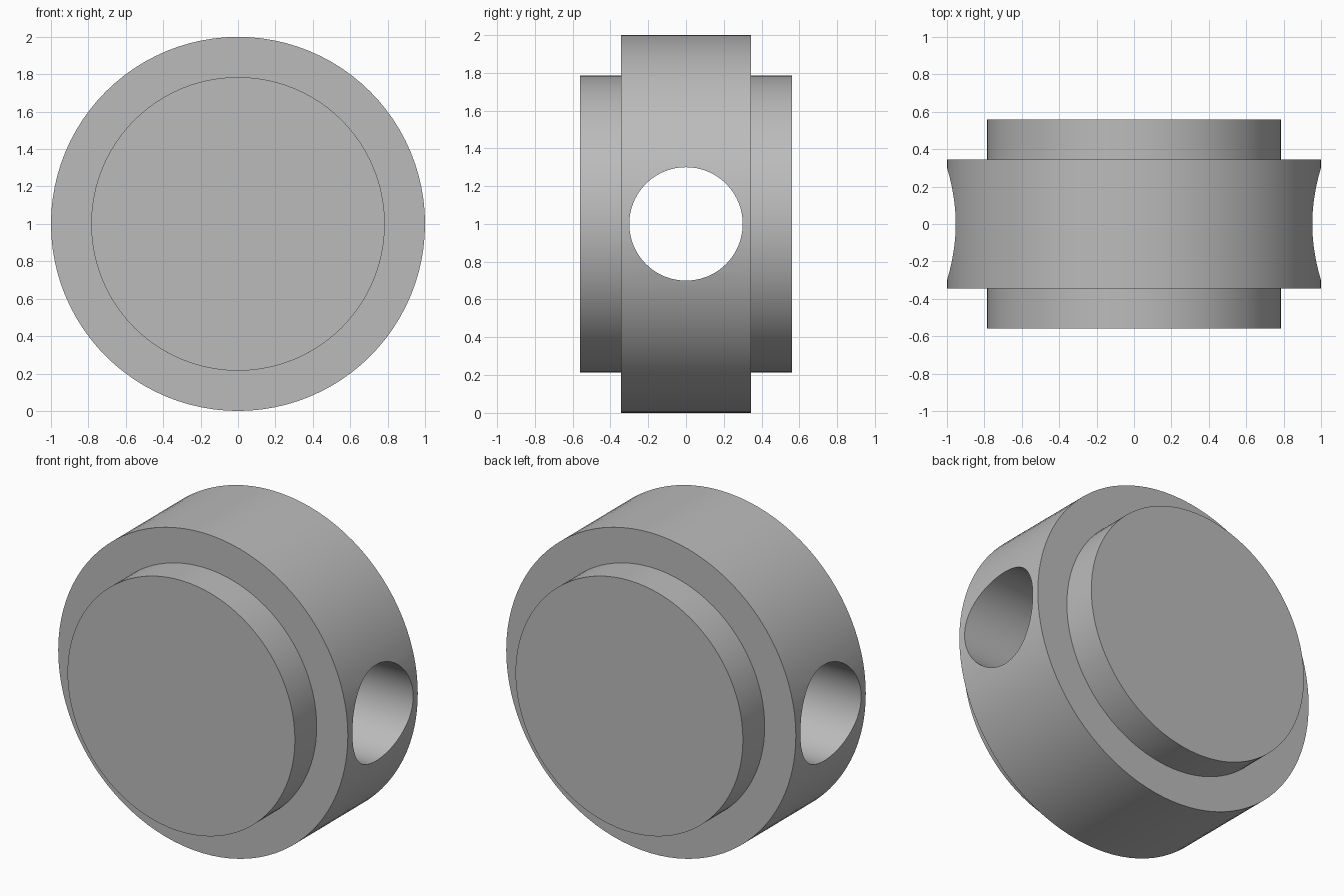
import bpy
import bmesh
import math
from mathutils import Matrix

default_cube = bpy.data.objects.get("Cube")
if default_cube:
    bpy.data.objects.remove(default_cube, do_unlink=True)

SEGMENTS = 96
CENTRE_Z = 1.0

grey = bpy.data.materials.new("plain_grey")
grey.use_nodes = True
colour = (0.5, 0.5, 0.5, 1.0)
grey.diffuse_color = colour
grey.node_tree.nodes["Principled BSDF"].inputs["Base Color"].default_value = colour


def lathe(name, profile, axis):
    """Closed solid turned around an axis from (radius, offset) points."""
    bm = bmesh.new()
    rings = []
    for radius, offset in profile:
        ring = []
        for i in range(SEGMENTS):
            a = math.tau * i / SEGMENTS
            ring.append(bm.verts.new((radius * math.cos(a), radius * math.sin(a), offset)))
        rings.append(ring)
    for low, high in zip(rings, rings[1:]):
        for i in range(SEGMENTS):
            j = (i + 1) % SEGMENTS
            bm.faces.new((low[i], low[j], high[j], high[i]))
    bm.faces.new(rings[0][::-1])
    bm.faces.new(rings[-1])
    bmesh.ops.recalc_face_normals(bm, faces=bm.faces)
    bm.transform(Matrix.Translation((0, 0, CENTRE_Z)) @ Matrix.Rotation(math.pi / 2, 4, axis))
    mesh = bpy.data.meshes.new(name)
    bm.to_mesh(mesh)
    bm.free()
    obj = bpy.data.objects.new(name, mesh)
    obj.data.materials.append(grey)
    bpy.context.collection.objects.link(obj)
    return obj


# Wide disc with a raised round boss on both faces
half = [(1.0, 0.345), (0.785, 0.345), (0.785, 0.56)]
profile = [(r, -y) for r, y in reversed(half)] + half
body = lathe("stepped_disc", profile, "X")

# Round hole straight through the rim from side to side
cutter = lathe("cross_hole_cutter", [(0.3, -1.2), (0.3, 1.2)], "Y")
cut = body.modifiers.new("cross_hole", "BOOLEAN")
cut.operation = "DIFFERENCE"
cut.solver = "EXACT"
cut.object = cutter

bpy.ops.object.select_all(action="DESELECT")
body.select_set(True)
bpy.context.view_layer.objects.active = body
bpy.ops.object.modifier_apply(modifier=cut.name)
bpy.data.objects.remove(cutter, do_unlink=True)

# Smooth walls with crisp rims
bpy.ops.object.shade_smooth_by_angle(angle=math.radians(30))
